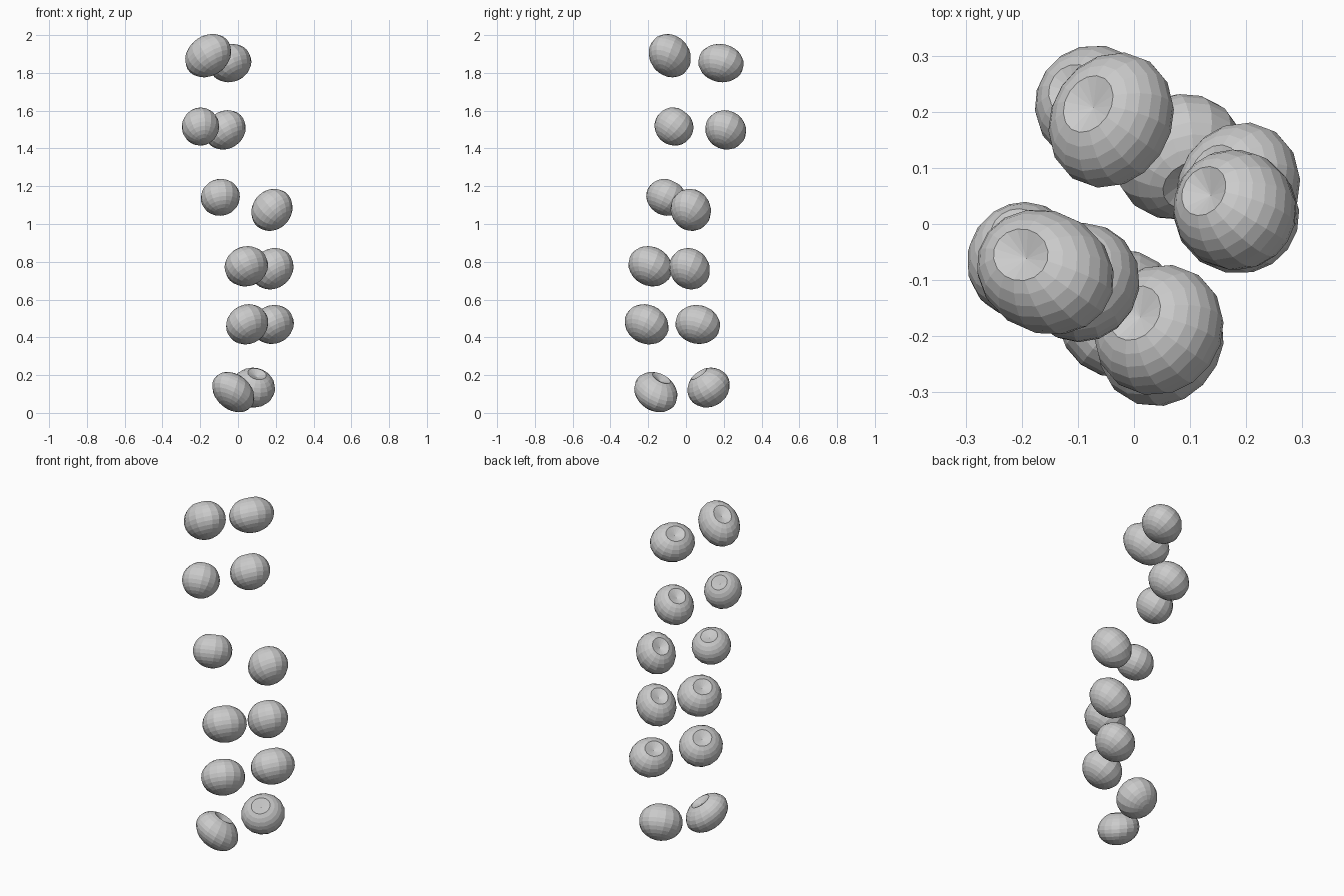
import bpy, bmesh, math
from mathutils import Matrix, Vector

if "Cube" in bpy.data.objects:
    bpy.data.objects.remove(bpy.data.objects["Cube"])

SIDES, BANDS = 16, 14
BACK_LEFT = (-0.047, 0.033, 0.083)   # usual lean of the dimple

# One row per bead: centre, squared widths (xx, yy, zz) and skews (xy, xz, yz)
# in units of 0.0001, then the dimple direction.
BEADS = {
    "front_bead_6": ((-.156, -.087, 1.888), (581, 488, 493), (-52, 128, -73), BACK_LEFT),
    "back_bead_6": ((-.039, .184, 1.849), (484, 569, 384), (74, 55, -43), BACK_LEFT),
    "front_bead_5": ((-.198, -.066, 1.513), (384, 404, 380), (20, 10, -39), (-.014, .056, .07)),
    "back_bead_5": ((-.066, .209, 1.495), (460, 460, 404), (0, 70, -35), BACK_LEFT),
    "front_bead_4": ((-.093, -.106, 1.138), (424, 437, 350), (20, 18, -49), (-.013, .042, .084)),
    "back_bead_4": ((.182, .024, 1.072), (458, 449, 471), (0, 77, -37), (-.058, .035, .07)),
    "front_bead_3": ((.046, -.19, .773), (515, 529, 424), (50, 46, -69), BACK_LEFT),
    "back_bead_3": ((.184, .018, .76), (488, 454, 449), (-10, 77, -49), BACK_LEFT),
    "front_bead_2": ((.05, -.21, .466), (488, 529, 424), (60, 54, -76), (-.039, .041, .077)),
    "back_bead_2": ((.187, .061, .465), (475, 552, 396), (60, 50, -42), BACK_LEFT),
    "front_bead_1": ((-.026, -.161, .107), (493, 515, 424), (5, -140, -100), (.026, .034, .085)),
    "back_bead_1": ((.08, .122, .131), (525, 484, 416), (42, -20, 73), (.022, -.057, .08)),
}


def stretch(widths, skews, pole):
    """Matrix turning a unit ball into the squashed bead, dimple along pole."""
    xx, yy, zz = (w * 1e-4 / 4 for w in widths)
    xy, xz, yz = (s * 1e-4 / 4 for s in skews)
    a = math.sqrt(xx)
    b, d = xy / a, xz / a
    c = math.sqrt(yy - b * b)
    e = (yz - b * d) / c
    f = math.sqrt(zz - d * d - e * e)
    low = Matrix(((a, 0, 0), (b, c, 0), (d, e, f)))
    turn = (low.inverted() @ Vector(pole)).to_track_quat('Z', 'Y').to_matrix()
    return (low @ turn * 1.01).to_4x4()


def bead(name, centre, widths, skews, pole):
    bm = bmesh.new()
    # Round body, open at the dimple rim
    rings = []
    for i in range(2, BANDS):
        t = math.pi * i / BANDS
        r, z = math.sin(t), math.cos(t) * 1.05 + 0.04
        rings.append([bm.verts.new((r * math.cos(2 * math.pi * k / SIDES),
                                    r * math.sin(2 * math.pi * k / SIDES), z))
                      for k in range(SIDES)])
    dimple = bm.verts.new((0, 0, 0.77))
    base = bm.verts.new((0, 0, -1.01))
    for k in range(SIDES):
        n = (k + 1) % SIDES
        for up, dn in zip(rings, rings[1:]):
            bm.faces.new((up[k], dn[k], dn[n], up[n]))
        # Conical dimple and closed base
        bm.faces.new((dimple, rings[0][k], rings[0][n]))
        bm.faces.new((base, rings[-1][n], rings[-1][k]))
    bm.transform(stretch(widths, skews, pole))
    bmesh.ops.recalc_face_normals(bm, faces=bm.faces)
    mesh = bpy.data.meshes.new(name)
    bm.to_mesh(mesh)
    bm.free()
    obj = bpy.data.objects.new(name, mesh)
    obj.location = centre
    bpy.context.collection.objects.link(obj)


for name, spec in BEADS.items():
    bead(name, *spec)
